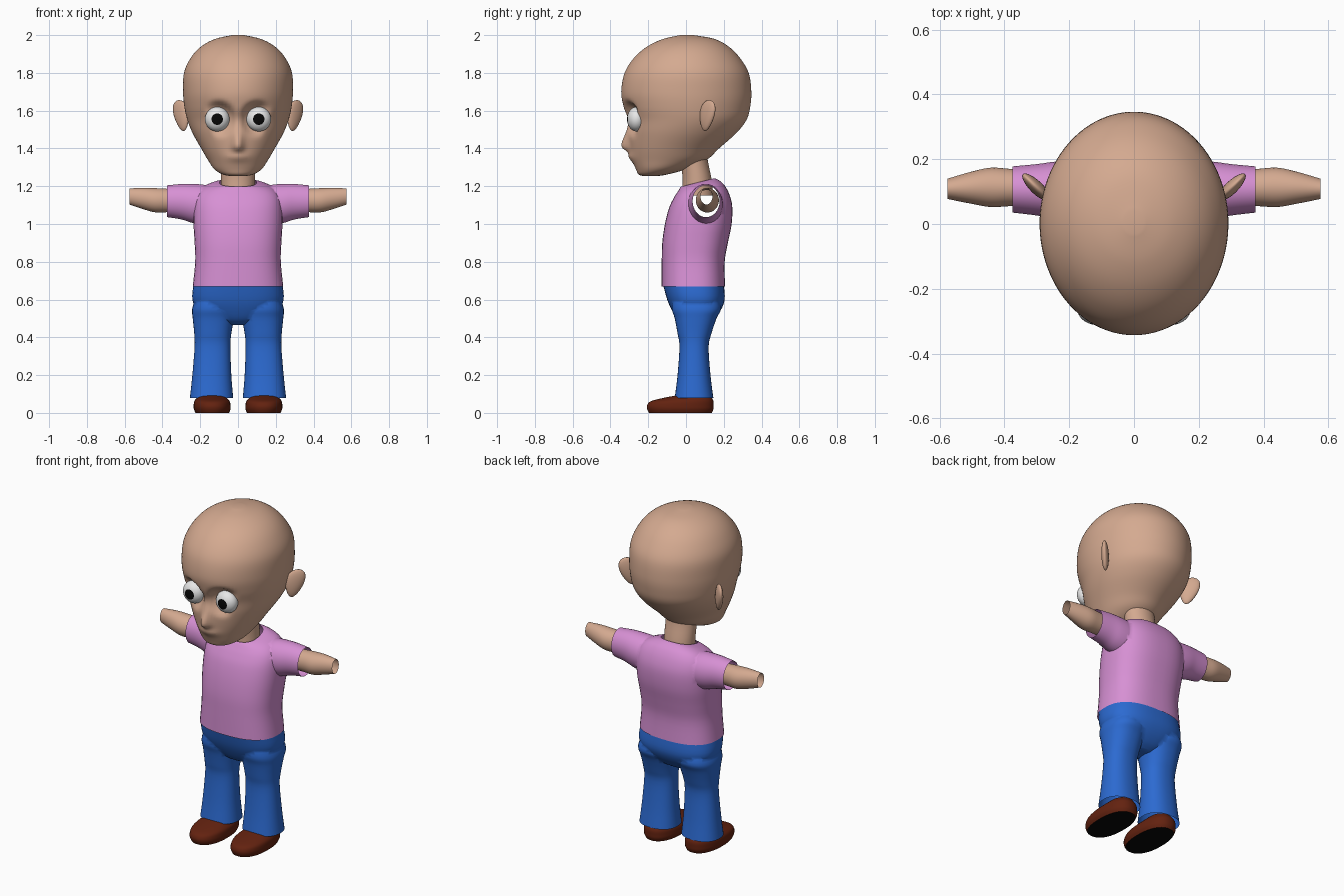
import bpy, bmesh, math

if "Cube" in bpy.data.objects:
    bpy.data.objects.remove(bpy.data.objects["Cube"])


def material(name, rgb):
    m = bpy.data.materials.new(name)
    m.diffuse_color = (*rgb, 1)
    m.use_nodes = True
    m.node_tree.nodes["Principled BSDF"].inputs["Base Color"].default_value = m.diffuse_color
    return m


SKIN = material("skin", (.66, .40, .28))
PINK = material("pink_cloth", (.68, .28, .66))
BLUE = material("blue_denim", (.025, .145, .64))
BROWN = material("brown_leather", (.125, .016, .005))
BLACK = material("black", (.002, .002, .002))
WHITE = material("eye_white", (.80, .80, .80))


def make(name, bm, *mats):
    me = bpy.data.meshes.new(name)
    bm.to_mesh(me)
    bm.free()
    ob = bpy.data.objects.new(name, me)
    bpy.context.collection.objects.link(ob)
    for m in mats:
        me.materials.append(m)
    return ob


def spline(rows, steps):
    """Catmull-Rom interpolation of parameter rows."""
    out = []
    for i in range(len(rows) - 1):
        a, b, c, d = (rows[max(i - 1, 0)], rows[i], rows[i + 1], rows[min(i + 2, len(rows) - 1)])
        for j in range(steps):
            t = j / steps
            out.append([.5 * (2 * q + (r - p) * t + (2 * p - 5 * q + 4 * r - s) * t * t
                              + (3 * q - p - 3 * r + s) * t ** 3) for p, q, r, s in zip(a, b, c, d)])
    return out + [list(rows[-1])]


def loft(rows, axis="z", n=36, steps=4, p=2.0, closed=True):
    """Rows are (position, lo1, hi1, lo2, hi2[, tilt]) of superellipse sections."""
    bm = bmesh.new()
    rings = []
    for r in spline(rows, steps):
        t, a0, a1, b0, b1 = r[:5]
        k = r[5] if len(r) > 5 else 0
        ring = []
        for i in range(n):
            w = 2 * math.pi * (i + .5) / n
            c, s = math.cos(w), math.sin(w)
            c = math.copysign(abs(c) ** (2 / p), c)
            s = math.copysign(abs(s) ** (2 / p), s)
            a, b = (a0 + a1) / 2 + (a1 - a0) / 2 * c, (b0 + b1) / 2 + (b1 - b0) / 2 * s
            ring.append(bm.verts.new((a, b, t + k * s) if axis == "z" else (t, a, b)))
        rings.append(ring)
    for u, v in zip(rings, rings[1:]):
        for i in range(n):
            bm.faces.new((u[i], u[(i + 1) % n], v[(i + 1) % n], v[i]))
    caps = [bm.faces.new(rings[0]), bm.faces.new(rings[-1])]
    bmesh.ops.recalc_face_normals(bm, faces=bm.faces[:])
    if not closed:
        bmesh.ops.delete(bm, geom=caps, context="FACES_ONLY")
    return bm


def apply(ob, kind, **kw):
    m = ob.modifiers.new(kind.lower(), kind)
    for k, v in kw.items():
        setattr(m, k, v)
    bpy.context.view_layer.objects.active = ob
    bpy.ops.object.modifier_apply(modifier=m.name)


def mirror(ob):
    apply(ob, "MIRROR", use_mirror_merge=False)
    return ob


def boolean(ob, other, op):
    apply(ob, "BOOLEAN", object=other, operation=op, solver="EXACT")
    bpy.data.objects.remove(other)


def open_ends(ob, test):
    bm = bmesh.new()
    bm.from_mesh(ob.data)
    ends = [f for f in bm.faces if len(f.verts) >= 20 and test(f.calc_center_median())]
    bmesh.ops.delete(bm, geom=ends, context="FACES")
    bm.to_mesh(ob.data)
    bm.free()


# Head: lofted skull with nose, lips and eye sockets shaped by rule
head_rows = [(z, -w, w, f, b) for z, w, f, b in [
    (1.253, .03, -.22, -.16), (1.262, .08, -.25, -.10), (1.29, .125, -.265, 0),
    (1.34, .16, -.285, .11), (1.40, .195, -.298, .175), (1.48, .24, -.305, .265),
    (1.55, .268, -.308, .32), (1.62, .284, -.33, .34), (1.70, .291, -.343, .346),
    (1.80, .286, -.325, .332), (1.88, .25, -.275, .285), (1.94, .195, -.205, .225),
    (1.98, .12, -.12, .15), (2.0, .03, -.03, .04)]]
bm = loft(head_rows, n=96, steps=6)
for v in bm.verts:
    x, y, z = v.co
    if y < -.12:
        d = math.hypot(abs(x) - .11, z - 1.555)
        w = math.exp(-(d / .085) ** 6)
        y += w * (max(y, -.255) - y)
        dz = z - 1.41
        y -= .045 * math.exp(-(x / .028) ** 2 - (dz / (.07 if dz > 0 else .025)) ** 2)
        y -= .014 * math.exp(-(x / .06) ** 2 - ((z - 1.355) / .025) ** 2)
        v.co.y = y
head = make("head", bm, SKIN, BLACK)

# Mouth: dark slot cut into the face
bm = loft([(-.26, -.06, .06, 1.342, 1.367), (.26, -.06, .06, 1.342, 1.367)], "x", n=24, steps=1)
for v in bm.verts:
    v.co = (v.co.y, -.325 + v.co.x / 4, v.co.z)
bmesh.ops.recalc_face_normals(bm, faces=bm.faces[:])
for f in bm.faces:
    f.material_index = 1
boolean(head, make("mouth_cutter", bm, SKIN, BLACK), "DIFFERENCE")

# Eyes: flattened balls with a black pupil cap facing forward
bm = bmesh.new()
bmesh.ops.create_uvsphere(bm, u_segments=32, v_segments=26, radius=1)
for f in bm.faces:
    c = f.calc_center_median()
    f.material_index = int(c.z > 0 and math.hypot(c.x, c.y) < .47)
for v in bm.verts:
    x, y, z = v.co
    v.co = (.11 + .065 * x, -.262 - .05 * z, 1.555 + .065 * y)
mirror(make("eyes", bm, WHITE, BLACK))

# Ears: tapered discs flaring out backwards
bm = bmesh.new()
bmesh.ops.create_uvsphere(bm, u_segments=24, v_segments=16, radius=1)
for v in bm.verts:
    x, y, z = v.co
    u, t = .052 * y * (1 + .3 * z) + .016 * z, .02 * x
    v.co = (.3 + .72 * u + .7 * t, .112 + .7 * u - .72 * t, 1.574 + .082 * z)
mirror(make("ears", bm, SKIN))

# Neck
make("neck", loft([(1.15, -.088, .088, -.02, .145), (1.24, -.09, .09, -.018, .135),
                   (1.34, -.092, .092, -.03, .115), (1.42, -.10, .10, -.04, .11)],
                  closed=False), SKIN)

# Shirt: torso joined with both sleeves, open at hem, collar and cuffs
shirt = make("shirt", loft([
    (.67, -.24, .24, -.13, .207, 0), (.80, -.227, .227, -.129, .205, 0),
    (.90, -.23, .23, -.126, .222, 0), (1.0, -.236, .236, -.112, .242, 0),
    (1.09, -.235, .235, -.09, .245, .005), (1.15, -.222, .222, -.065, .228, .012),
    (1.19, -.19, .19, -.045, .2, .02), (1.212, -.14, .14, -.032, .17, .022),
    (1.22, -.098, .098, -.026, .15, .022)], n=44, p=2.5), PINK)
sleeve = make("sleeve", loft([
    (.10, .02, .19, 1.0, 1.19), (.18, .01, .195, .995, 1.208), (.24, .015, .193, 1.005, 1.212),
    (.30, .026, .185, 1.024, 1.212), (.375, .035, .178, 1.036, 1.205)], "x"), PINK)
boolean(shirt, mirror(sleeve), "UNION")
open_ends(shirt, lambda c: True)

# Arms: open tubes ending at the wrist
mirror(make("arms", loft([
    (.30, .055, .165, 1.065, 1.18), (.38, .055, .17, 1.062, 1.187), (.44, .052, .174, 1.062, 1.19),
    (.50, .062, .162, 1.078, 1.192), (.575, .077, .14, 1.103, 1.188)], "x", closed=False), SKIN))

# Trousers: hips joined with both legs, open at waist and hems
pants = make("trousers", loft([
    (.465, -.06, .06, 0, .10), (.49, -.13, .13, -.04, .14), (.54, -.21, .21, -.073, .182),
    (.60, -.242, .242, -.10, .205), (.68, -.236, .236, -.122, .2)], n=44, p=2.5), BLUE)
leg = make("leg", loft([
    (.08, .025, .255, -.06, .145), (.20, .035, .242, -.045, .13), (.35, .04, .23, -.035, .12),
    (.42, .035, .232, -.045, .135), (.50, .02, .24, -.06, .162), (.55, .015, .243, -.075, .185),
    (.61, .03, .225, -.07, .17)], p=2.3), BLUE)
boolean(pants, mirror(leg), "UNION")
open_ends(pants, lambda c: c.z < .1 or c.z > .66)

# Shoes: brown uppers with black soles
bm = loft([(0, .047, .225, -.197, .137), (.02, .039, .234, -.206, .146), (.04, .039, .235, -.206, .147),
           (.06, .043, .232, -.19, .146), (.075, .055, .222, -.14, .14), (.095, .075, .20, -.04, .125)],
          p=2.3)
for f in bm.faces:
    f.material_index = int(f.normal.z < -.9)
mirror(make("shoes", bm, BROWN, BLACK))

# Smooth shading with kept edges
bpy.ops.object.select_all(action="DESELECT")
for ob in bpy.context.collection.objects:
    ob.select_set(True)
    bpy.context.view_layer.objects.active = ob
bpy.ops.object.shade_smooth_by_angle(angle=math.radians(50))
